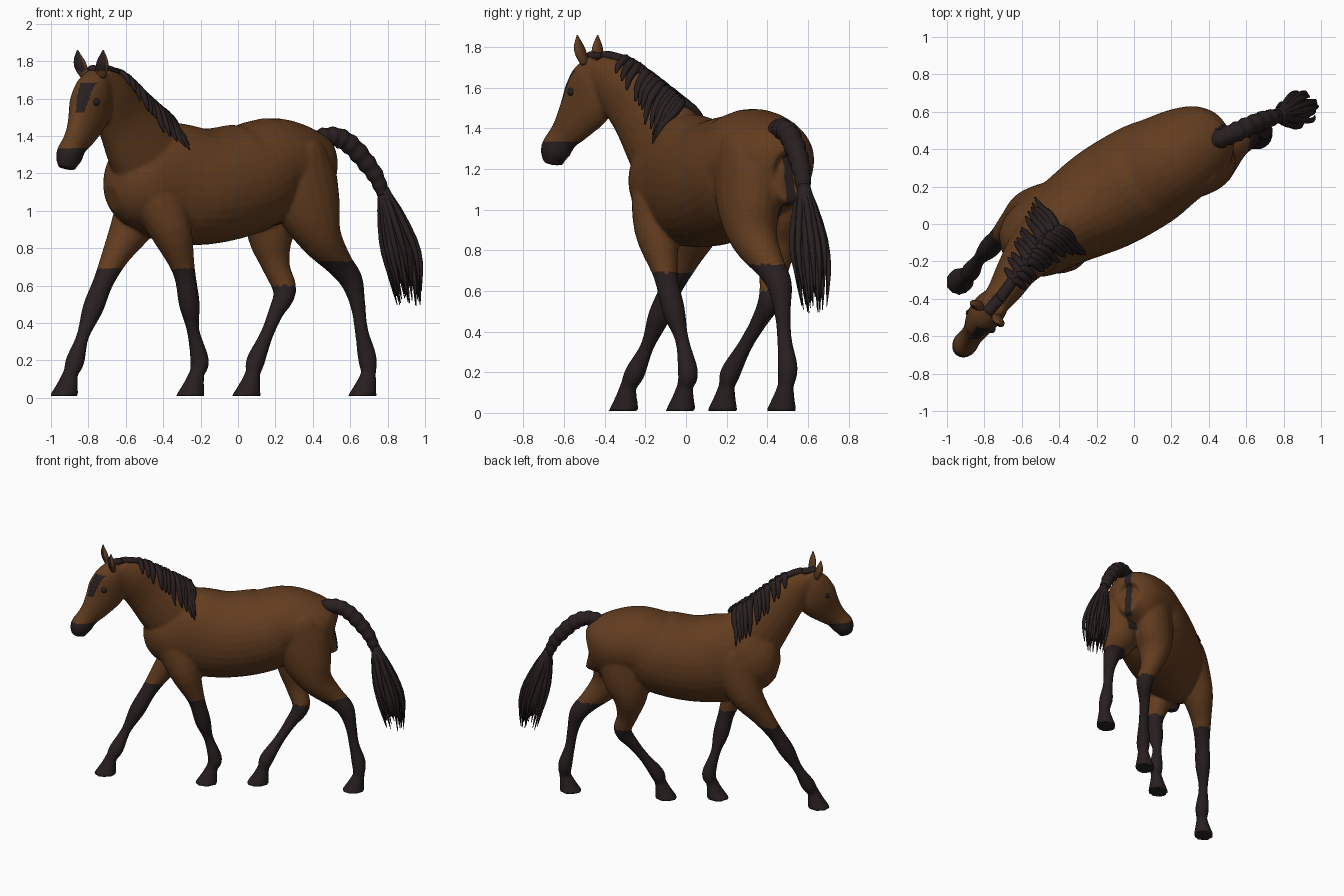
import bpy, bmesh, math, random
from mathutils import Vector
from mathutils.bvhtree import BVHTree

if "Cube" in bpy.data.objects:
    bpy.data.objects.remove(bpy.data.objects["Cube"])
random.seed(4)


def material(name, color):
    mat = bpy.data.materials.new(name)
    mat.use_nodes = True
    mat.diffuse_color = color
    bsdf = next(n for n in mat.node_tree.nodes if n.type == 'BSDF_PRINCIPLED')
    bsdf.inputs["Base Color"].default_value = color
    bsdf.inputs["Roughness"].default_value = 0.8
    return mat


COAT = material("bay_brown_coat", (0.122, 0.046, 0.014, 1))
DARK = material("dark_points", (0.022, 0.014, 0.014, 1))

# Directions: along the spine to the rear, and to the animal's left
REAR = Vector((0.862, 0.507, 0))
LEFT = Vector((0.507, -0.862, 0))
UP = Vector((0, 0, 1))
HEAD_FWD = Vector((-0.59, -0.81, 0))
HEAD_LEFT = Vector((0.81, -0.59, 0))
MID = Vector((0.05, 0.255, 0))


def spline(points, steps):
    """Catmull-Rom resampling of rows of numbers."""
    rows = [Vector(p) for p in points]
    rows = [rows[0] * 2 - rows[1]] + rows + [rows[-1] * 2 - rows[-2]]
    out = []
    for a, b, c, d in zip(rows, rows[1:], rows[2:], rows[3:]):
        for i in range(steps):
            t = i / steps
            out.append(0.5 * (2 * b + (c - a) * t + (2 * a - 5 * b + 4 * c - d) * t * t
                              + (3 * b - a - 3 * c + d) * t ** 3))
    return out + [rows[-2]]


def tube(bm, points, side, steps=4, sides=20, bump=None, axis=None):
    """Skin elliptical rings along rows of (x, y, z, side radius, other radius)."""
    rows = spline(points, steps)
    centers = [Vector(r[:3]) for r in rows]
    rings = []
    for i, r in enumerate(rows):
        tangent = axis or (centers[min(i + 1, len(rows) - 1)] - centers[max(i - 1, 0)]).normalized()
        u = (side - tangent * side.dot(tangent)).normalized()
        v = tangent.cross(u)
        k = bump(i / (len(rows) - 1)) if bump else 1
        ru, rv = max(r[3], 0.002) * k, max(r[4], 0.002) * k
        angles = [math.tau * j / sides for j in range(sides)]
        rings.append([bm.verts.new(centers[i] + u * math.cos(a) * ru + v * math.sin(a) * rv)
                      for a in angles])
    for a, b in zip(rings, rings[1:]):
        for j in range(sides):
            n = (j + 1) % sides
            bm.faces.new((a[j], a[n], b[n], b[j]))
    bm.faces.new(rings[0][::-1])
    bm.faces.new(rings[-1])


def finish(name, bm, mats):
    bmesh.ops.recalc_face_normals(bm, faces=bm.faces)
    mesh = bpy.data.meshes.new(name)
    bm.to_mesh(mesh)
    bm.free()
    for m in mats:
        mesh.materials.append(m)
    mesh.shade_smooth()
    ob = bpy.data.objects.new(name, mesh)
    bpy.context.collection.objects.link(ob)
    return ob


def round_rows(points):
    return [(x, y, z, r, r) for x, y, z, r in points]


# ---- Barrel: distance along the spine, top, bottom, half width
bm = bmesh.new()
barrel = [(-.84, 1.14, 1.0, .07), (-.79, 1.25, .92, .15), (-.68, 1.38, .86, .21),
          (-.5, 1.47, .82, .235), (-.25, 1.44, .82, .28), (0, 1.475, .88, .285),
          (.15, 1.5, .99, .262), (.3, 1.46, 1.0, .235), (.41, 1.385, .97, .185),
          (.48, 1.3, 1.0, .11), (.5, 1.24, 1.06, .05)]
tube(bm, [(*(MID + REAR * s)[:2], (a + b) / 2, w, (a - b) / 2) for s, a, b, w in barrel],
     LEFT, sides=32)

# ---- Neck and head
tube(bm, [(-.4, 0, 1.2, .17, .24), (-.5, -.1, 1.32, .155, .235), (-.61, -.23, 1.49, .11, .18),
          (-.68, -.34, 1.61, .09, .14), (-.75, -.43, 1.69, .075, .085)], LEFT + HEAD_LEFT)
tube(bm, [(-.745, -.43, 1.74, .06, .05), (-.77, -.455, 1.65, .088, .12),
          (-.795, -.48, 1.54, .09, .146), (-.835, -.55, 1.43, .07, .108),
          (-.872, -.602, 1.36, .06, .08), (-.904, -.643, 1.29, .067, .078),
          (-.917, -.654, 1.225, .044, .047)], HEAD_LEFT)

# ---- Legs: path and radius, each closed by a rounded top and a flared hoof
legs = {
    "front_right": [(-.46, .08, 1.15, .17), (-.56, .06, .93, .12), (-.65, 0, .77, .077),
                    (-.72, -.07, .62, .055), (-.775, -.13, .48, .056), (-.83, -.19, .33, .034),
                    (-.87, -.25, .2, .05), (-.895, -.285, .13, .039)],
    "front_left": [(-.46, -.12, 1.15, .17), (-.36, -.14, .9, .115), (-.29, -.1, .68, .061),
                   (-.26, -.06, .5, .056), (-.24, -.02, .36, .034), (-.205, .01, .2, .05),
                   (-.22, -.005, .13, .039)],
    "hind_right": [(.21, .44, 1.2, .2), (.19, .45, 1.0, .175), (.175, .44, .85, .12),
                   (.205, .43, .7, .074), (.25, .42, .57, .062), (.2, .36, .45, .041),
                   (.15, .29, .33, .036), (.095, .22, .2, .05), (.08, .2, .13, .039)],
    "hind_left": [(.335, .3, 1.2, .2), (.385, .31, 1.0, .175), (.445, .34, .85, .115),
                  (.54, .415, .72, .074), (.605, .46, .63, .062), (.64, .475, .5, .041),
                  (.66, .485, .36, .036), (.69, .5, .22, .05), (.7, .49, .13, .039)],
}
for path in legs.values():
    x, y, z, r = path[0]
    path = [(x, y, z + r, r * .2), (x, y, z + r * .75, r * .65)] + path
    tube(bm, [(x, y, z, min(r, .08 + .35 * r), r) for x, y, z, r in path], LEFT)
    ankle = Vector(path[-1][:3])
    hoof = []
    for z, shift, r in ((.15, 0, .036), (.1, .012, .05), (.065, .024, .06), (.01, .042, .079)):
        p = ankle - REAR * shift
        hoof.append((p.x, p.y, z, r * .93, r))
    tube(bm, hoof, LEFT, axis=-UP)

body = finish("horse_body", bm, [COAT, DARK])

# ---- Fuse into one skin and relax it
remesh = body.modifiers.new("fuse", 'REMESH')
remesh.mode = 'VOXEL'
remesh.voxel_size = 0.01
relax = body.modifiers.new("relax", 'SMOOTH')
relax.iterations = 6
skin = bpy.data.meshes.new_from_object(body.evaluated_get(bpy.context.evaluated_depsgraph_get()))
body.modifiers.clear()
body.data = skin
skin.shade_smooth()
skin.materials.clear()
for m in (COAT, DARK):
    skin.materials.append(m)

# ---- Dark stockings, muzzle, forehead patch and dock strip
forehead = Vector((-.803, -.552, 1.605))
for p in skin.polygons:
    c, n = p.center, p.normal
    top = .6 if -.02 < c.x < .34 else .69 if c.x < 0 else .73
    stocking = c.z < top
    muzzle = 1.0 < c.z < 1.335 and c.x < -.8 and c.y < -.5
    d = c - forehead
    width = .026 + .1 * d.z
    patch = abs(d.z) < .08 and abs(d.dot(HEAD_LEFT)) < width and n.dot(HEAD_FWD) > .3
    strip = abs((c - MID).dot(LEFT)) < .025 and n.dot(REAR) > .3 and .95 < c.z < 1.4 and c.x > .3
    p.material_index = int(stocking or muzzle or patch or strip)

# ---- Ears with dark inner faces, and eyes
for side, name in ((1, "left"), (-1, "right")):
    bm = bmesh.new()
    base = Vector((-.775, -.465, 1.72)) + HEAD_LEFT * side * .05
    ear = [(0, 0, .03), (.02, .05, .038), (.03, .09, .03), (.035, .14, .003)]
    rows = []
    for out, up, r in ear:
        p = base + HEAD_LEFT * side * out + HEAD_FWD * out * .7
        rows.append((p.x, p.y, p.z + up, r, r * .6))
    tube(bm, rows, HEAD_LEFT, sides=12)
    ob = finish(name + "_ear", bm, [COAT, DARK])
    for p in ob.data.polygons:
        p.material_index = int(p.normal.dot(HEAD_FWD) > .5 and p.center.z > 1.745)
    bm = bmesh.new()
    bmesh.ops.create_uvsphere(bm, u_segments=12, v_segments=8, radius=.021)
    eye = finish(name + "_eye", bm, [DARK])
    eye.location = Vector((-.82, -.52, 1.58)) + HEAD_LEFT * side * .073

# ---- Sheath below the flank
bm = bmesh.new()
tube(bm, round_rows([(.1, .26, .93, .015), (.15, .285, .95, .033), (.22, .32, .97, .04),
                     (.29, .36, 1.0, .02)]), LEFT)
finish("sheath", bm, [DARK])

# ---- Mane: crest roll and tapered locks laid on both sides of the neck
bvh = BVHTree.FromPolygons([v.co for v in skin.vertices], [p.vertices for p in skin.polygons])


def on_skin(p, lift):
    loc, normal, _, _ = bvh.find_nearest(p)
    return loc + normal * lift


crest = [Vector(p) for p in ((-.79, -.48, 1.78), (-.72, -.4, 1.8), (-.64, -.29, 1.76),
                             (-.55, -.16, 1.67), (-.48, -.07, 1.59), (-.42, -.02, 1.53))]
ridge = [on_skin(p, .004) for p in spline(crest, 4)]
mane = bmesh.new()
tube(mane, [(*p, .03, .022) for p in ridge], LEFT, steps=2, sides=10)
fall_side = LEFT + HEAD_LEFT
LOCKS = 15
for side, sweep in ((1, .2), (-1, .1)):
    for k in range(LOCKS):
        t = (k + .6) / LOCKS
        start = ridge[min(int((.38 + .62 * t) * len(ridge)), len(ridge) - 1)]
        start = start + REAR * random.uniform(-.015, .012)
        fall = (fall_side * side * .3 - UP * .8 + REAR * sweep).normalized()
        length = (.09 + .22 * t ** .7) * random.uniform(.8, 1.1)
        rows = []
        for i in range(6):
            f = i / 5
            p = on_skin(start + fall * length * f, .008)
            r = .024 * (1 - f) ** .6 + .003
            rows.append((*p, r, r))
        tube(mane, rows, REAR, steps=2, sides=7)
finish("mane", mane, [DARK])

# ---- Tail: plaited dock
bm = bmesh.new()
dock = [(.4, .43, 1.375, .045), (.47, .46, 1.395, .05), (.54, .49, 1.39, .052),
        (.61, .52, 1.345, .052), (.68, .55, 1.265, .05), (.74, .57, 1.18, .043),
        (.775, .58, 1.09, .033)]
tube(bm, round_rows(dock), LEFT, steps=8, sides=14,
     bump=lambda f: 1 + .07 * math.sin(f * math.tau * 9))
finish("tail_dock", bm, [DARK])

# ---- Tail: loose tassel of strands around a core
bm = bmesh.new()
core = [(.775, .58, 1.12, .03), (.81, .59, 1.0, .055), (.855, .605, .83, .075),
        (.885, .615, .7, .07), (.91, .625, .6, .03)]
tube(bm, round_rows(core), LEFT, sides=14)
for k in range(44):
    a = k * 2.4
    spread = random.uniform(.6, 1.1)
    stop = random.uniform(.82, 1.1)
    rows = []
    for i, (x, y, z, r) in enumerate(core):
        flare = (.012, .045, .08, .085, .065)[i] * spread
        drop = 1.1 - (1.1 - z) * stop
        thin = (.012, .018, .017, .012, .002)[i]
        rows.append((x + flare * math.cos(a), y + flare * math.sin(a),
                     drop - (.06 if i == 4 else 0), thin, thin))
    tube(bm, rows, LEFT, steps=2, sides=6)
finish("tail_tassel", bm, [DARK])
